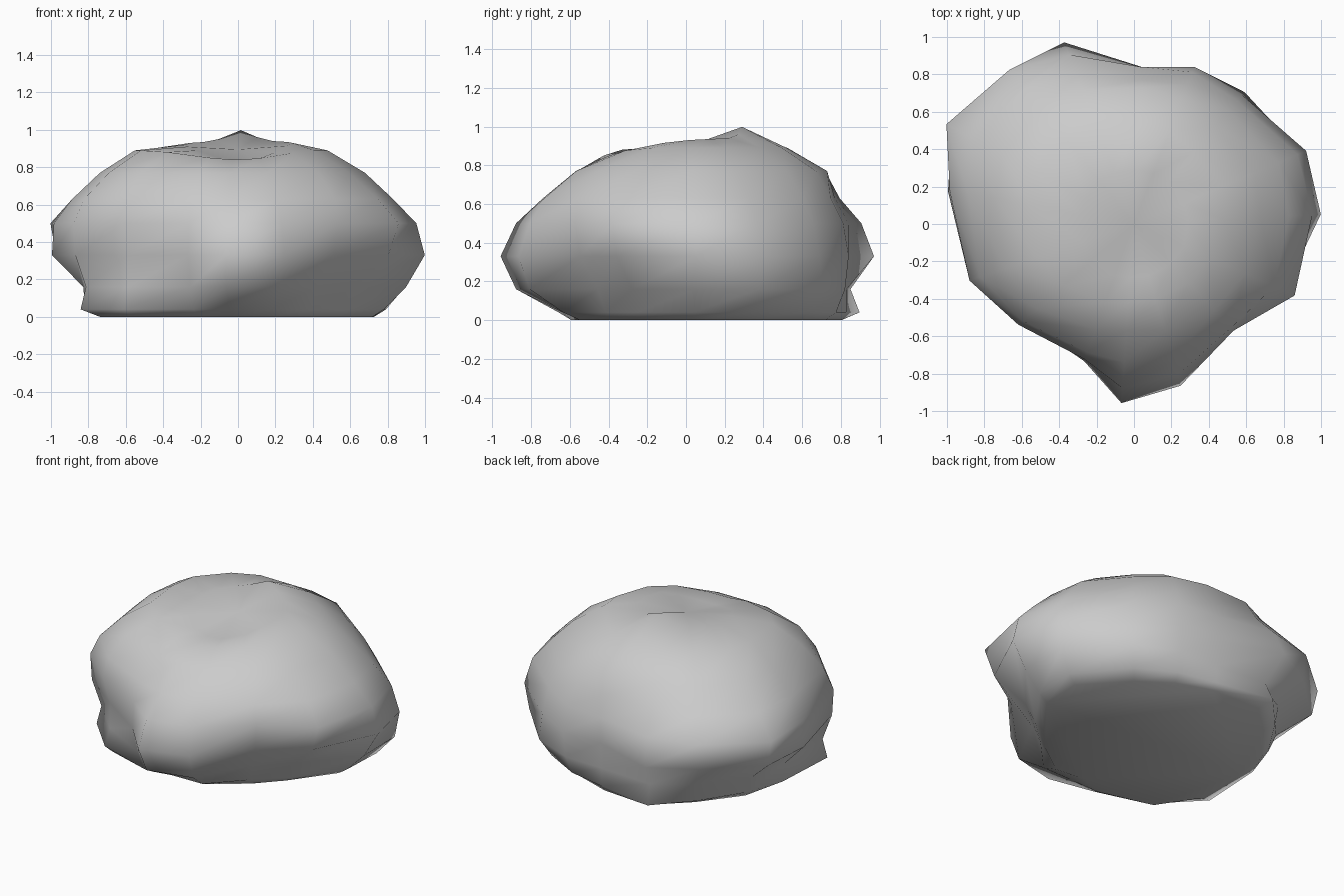
import bpy, bmesh, math

# Directions (degrees from +x, counter-clockwise) chosen at the boulder's corners
ANGLES = (3, 23, 50, 69, 87, 111, 129, 152, 170, 199, 221, 250, 266, 286, 313, 336)
# Contour rings: height -> radius in each direction
RINGS = {
    0.00: (.72, .79, .75, .77, .80, .86, .80, .79, .74, .78, .76, .63, .53, .57, .54, .57),
    0.04: (.78, .86, .84, .83, .83, .96, .87, .83, .83, .89, .81, .70, .64, .66, .57, .62),
    0.16: (.90, .97, .92, .88, .83, .91, .89, .88, .84, .86, .78, .74, .88, .84, .62, .68),
    0.33: (1.0, 1.0, .90, .90, .84, 1.04, 1.04, 1.10, 1.01, .92, .78, .78, .96, .90, .75, .88),
    0.50: (.955, .95, .86, .87, .84, .97, 1.06, 1.136, 1.0, .93, .82, .77, .88, .84, .78, .94),
    0.63: (.83, .84, .79, .80, .77, .85, .93, .97, .90, .87, .79, .73, .74, .76, .76, .82),
    0.77: (.68, .70, .68, .72, .73, .77, .79, .80, .75, .73, .69, .60, .57, .59, .63, .65),
    0.89: (.48, .51, .50, .53, .52, .56, .58, .59, .56, .55, .50, .45, .42, .42, .43, .45),
}
# Crown heights: a peak at the back, a lower lip at the front
CROWN = (.93, .935, .94, .96, .998, .95, .935, .93, .92, .91, .89, .85, .84, .845, .88, .915)
N = len(ANGLES)
bm = bmesh.new()


def ring(radii, heights):
    """Closed ring of vertices with a radius and height per direction."""
    out = []
    for deg, r, z in zip(ANGLES, radii, heights):
        a = math.radians(deg)
        out.append(bm.verts.new((r * math.cos(a), r * math.sin(a), z)))
    return out


loops = []
for z, radii in RINGS.items():
    # The top shoulder dips at the front
    dip = .05 if z > .8 else 0
    heights = [z - dip * max(0, -math.sin(math.radians(d))) ** 4 for d in ANGLES]
    loops.append(ring(radii, heights))
loops.append(ring([.29] * N, CROWN))

for low, high in zip(loops, loops[1:]):
    for k in range(N):
        j = (k + 1) % N
        bm.faces.new((low[k], low[j], high[j], high[k]))

# Flat underside and dimpled crown centre
bm.faces.new(loops[0][::-1])
centre = bm.verts.new((0, 0, .895))
for k in range(N):
    bm.faces.new((loops[-1][k], loops[-1][(k + 1) % N], centre))

mesh = bpy.data.meshes.new("boulder")
bm.normal_update()
bm.to_mesh(mesh)
bm.free()
boulder = bpy.data.objects.new("boulder", mesh)
bpy.context.collection.objects.link(boulder)

# Soft shading all over
bpy.context.view_layer.objects.active = boulder
boulder.select_set(True)
bpy.ops.object.shade_smooth_by_angle(angle=math.radians(80))
